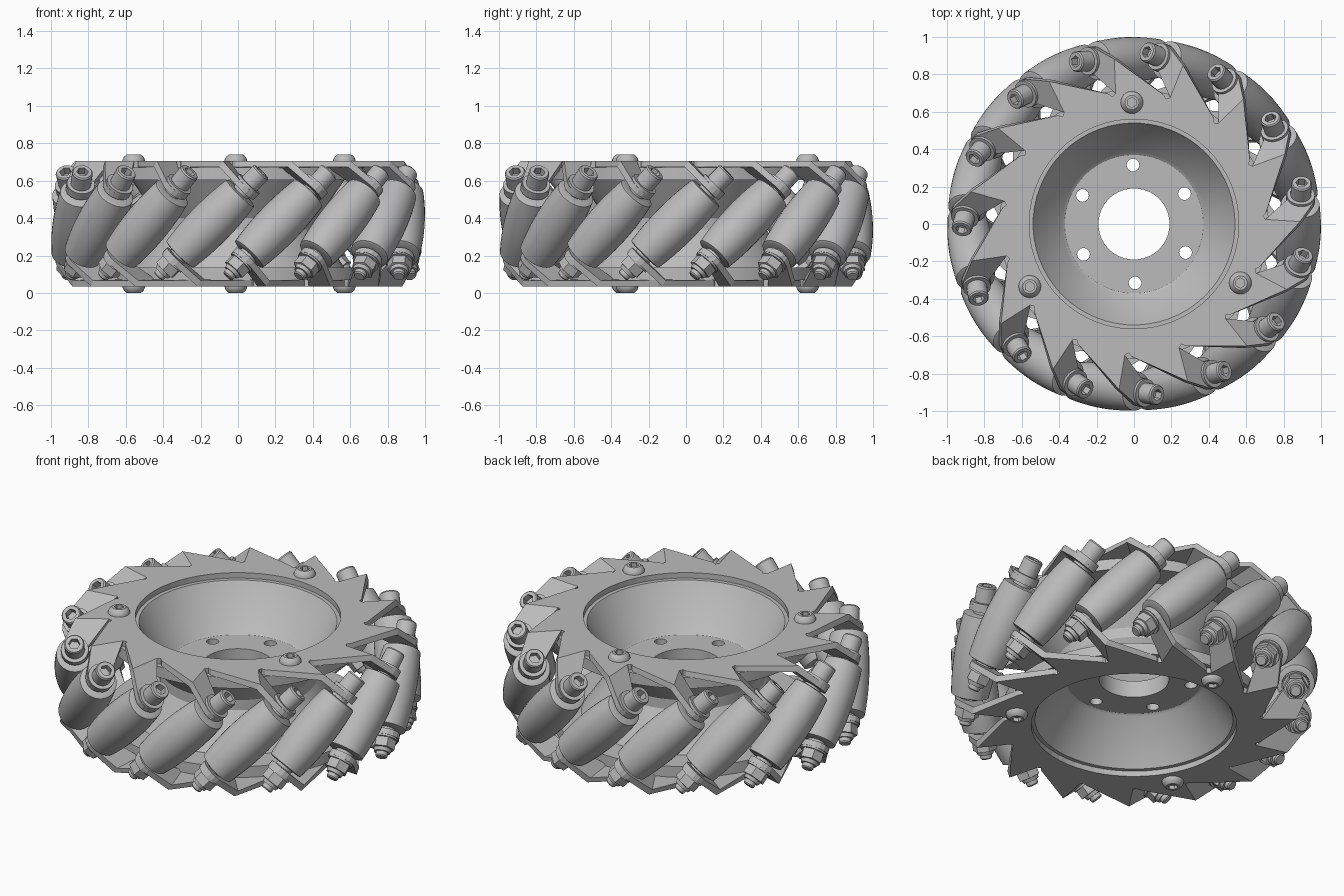
import bpy, bmesh
from math import sin, cos, pi, radians, hypot, atan2
from mathutils import Matrix, Vector

cube = bpy.data.objects.get("Cube")
if cube:
    bpy.data.objects.remove(cube)

COUNT = 15            # rollers around the wheel
STEP = 2 * pi / COUNT
AXIS_R = 0.88         # distance of roller axles from the hub centre
HALF = 0.335          # half height between plate outer faces
BEND_V = 0.07         # tangential offset of the tab fold line
RIM = 0.56            # bowl opening radius
FRAME = Matrix.Translation((0, 0, 0.37)) @ Matrix.Rotation(radians(-3.7), 4, 'Z')
FLIP = Matrix.Rotation(pi, 4, 'X')

grey = bpy.data.materials.new("grey metal")
grey.use_nodes = True
grey.diffuse_color = (0.5, 0.5, 0.5, 1)
grey.node_tree.nodes["Principled BSDF"].inputs["Base Color"].default_value = (0.5, 0.5, 0.5, 1)


def to_mesh(bm, name, recalc=True):
    if recalc:
        bmesh.ops.recalc_face_normals(bm, faces=bm.faces)
    mesh = bpy.data.meshes.new(name)
    bm.to_mesh(mesh)
    bm.free()
    mesh.materials.append(grey)
    return mesh


def smooth(mesh, angle=30):
    mesh.shade_smooth()
    mesh.set_sharp_from_angle(angle=radians(angle))


def place(mesh, name, matrix):
    ob = bpy.data.objects.new(name, mesh)
    bpy.context.scene.collection.objects.link(ob)
    ob.matrix_world = matrix
    return ob


def lathe(name, profile, segs=24, closed=False):
    """Revolve (radius, height[, 'hex']) points; hex points form a hexagonal ring."""
    bm = bmesh.new()
    rings = []
    for r, z, *kind in profile:
        if r == 0:
            rings.append([bm.verts.new((0, 0, z))] * segs)
            continue
        ring = []
        for i in range(segs):
            a = 2 * pi * i / segs
            rr = r * cos(pi / 6) / cos(a % (pi / 3) - pi / 6) if kind else r
            ring.append(bm.verts.new((rr * cos(a), rr * sin(a), z)))
        rings.append(ring)
    pairs = list(zip(rings, rings[1:]))
    if closed:
        pairs.append((rings[-1], rings[0]))
    for low, high in pairs:
        for i in range(segs):
            j = (i + 1) % segs
            corners = list(dict.fromkeys([low[i], low[j], high[j], high[i]]))
            bm.faces.new(corners)
    mesh = to_mesh(bm, name)
    smooth(mesh)
    return mesh


# Hub: two bowls back to back, with flanges under the plates
upper = [(0.19, 0.05), (0.37, 0.05), (0.385, 0.06), (0.54, 0.30), (RIM, 0.30),
         (0.72, 0.30), (0.72, 0.235), (0.57, 0.235), (0.43, 0.03)]
lower = [(r, -z) for r, z in reversed(upper)]
hub = place(lathe("hub", upper + lower, 60, True), "hub", FRAME)

# Mounting holes through the hub floor
bm = bmesh.new()
for k in range(6):
    a = radians(94.7 + 60 * k)
    bmesh.ops.create_cone(bm, cap_ends=True, segments=20, radius1=0.034, radius2=0.034, depth=0.3,
                          matrix=Matrix.Translation((0.315 * cos(a), 0.315 * sin(a), 0)))
cutter = place(to_mesh(bm, "hole_cutter"), "hole_cutter", FRAME)
cutter.hide_render = True
mod = hub.modifiers.new("holes", 'BOOLEAN')
mod.object = cutter
mod.solver = 'EXACT'
bpy.context.view_layer.update()
hub.data = bpy.data.meshes.new_from_object(hub.evaluated_get(bpy.context.evaluated_depsgraph_get()))
hub.modifiers.clear()
bpy.data.objects.remove(cutter)
smooth(hub.data)


# Toothed side plate with folded tabs
def sector_point(k, u, v, z=HALF):
    return Matrix.Rotation(k * STEP, 3, 'Z') @ Vector((u, v, z))


SLIT_A, SLIT_M, SLIT_B, TIP = (0.70, BEND_V), (0.685, 0.088), (0.70, 0.106), (0.885, BEND_V)
start = atan2(SLIT_M[1], SLIT_M[0])
bm = bmesh.new()
for k in range(COUNT):
    # flat tooth, from the inner rim out to the tip
    arc = [Vector((RIM * cos(a), RIM * sin(a), HALF))
           for a in (start + STEP * (k - 1 + i / 4) for i in range(5))]
    outer = [sector_point(k, *SLIT_M), sector_point(k, *SLIT_A), sector_point(k, *TIP),
             sector_point(k - 1, *SLIT_B), sector_point(k - 1, *SLIT_M)]
    bm.faces.new([bm.verts.new(p) for p in reversed(arc + outer)])
    # tab sloping down to a rounded end around the axle
    w0, rad = 0.184, 0.078
    ends = [(AXIS_R + rad * cos(a), w0 + rad * sin(a))
            for a in (radians(-20 + 22 * i) for i in range(11))]
    outline = [(SLIT_A[0], 0), (TIP[0], 0)] + ends
    bm.faces.new([bm.verts.new(sector_point(k, u, BEND_V + w * cos(pi / 4), HALF - w * sin(pi / 4)))
                  for u, w in outline])
bmesh.ops.remove_doubles(bm, verts=bm.verts, dist=0.0005)
for f in bm.faces:
    f.normal_update()
    if f.normal.z < 0:
        f.normal_flip()
plate = to_mesh(bm, "side_plate", recalc=False)
for name, turn in (("top_plate", Matrix()), ("bottom_plate", FLIP)):
    solid = place(plate, name, FRAME @ turn).modifiers.new("thickness", 'SOLIDIFY')
    solid.thickness = 0.033
    solid.offset = -1
    solid.use_even_offset = True

# Barrel rollers with end hubs, following the wheel's outer radius
N = 10
barrel = []
for i in range(N + 1):
    s = -0.23 + 0.46 * i / N
    barrel.append((1.0 - hypot(AXIS_R, s * 0.75), s))
ends = [(0, 0.25), (0.05, 0.25), (0.05, 0.235), (0.09, 0.235)]
roller = lathe("roller", [(r, -z) for r, z in ends] + barrel + ends[::-1], 32)

# Socket bolt: washer, cap head and hexagonal recess
bolt = lathe("axle_bolt", [(0, 0.27), (0.075, 0.27), (0.075, 0.302), (0.055, 0.302),
                           (0.055, 0.385), (0.049, 0.393), (0.032, 0.393, 'hex'),
                           (0.032, 0.35, 'hex'), (0, 0.35)])
# Flanged lock nut with the bolt end showing
nut = lathe("axle_nut", [(0, -0.27), (0.072, -0.27), (0.072, -0.297), (0.066, -0.297, 'hex'),
                         (0.066, -0.35, 'hex'), (0.05, -0.352), (0.044, -0.372),
                         (0.033, -0.372), (0.033, -0.393), (0.027, -0.4), (0, -0.4)])
tilt = Matrix.Translation((AXIS_R, 0, 0)) @ Matrix.Rotation(-pi / 4, 4, 'X')
for k in range(COUNT):
    seat = FRAME @ Matrix.Rotation(k * STEP, 4, 'Z') @ tilt
    for mesh in (roller, bolt, nut):
        place(mesh, f"{mesh.name}_{k + 1}", seat)

# Button-head screws clamping both plates to the hub
screw = lathe("plate_screw", [(0, 0.33), (0.06, 0.33), (0.06, 0.341), (0.053, 0.357),
                              (0.038, 0.37), (0.027, 0.37, 'hex'), (0.027, 0.348, 'hex'),
                              (0, 0.348)])
for k in range(3):
    around = Matrix.Rotation(radians(94.7 + 120 * k), 4, 'Z')
    seat = around @ Matrix.Translation((0.65, 0, 0))
    place(screw, f"top_screw_{k + 1}", FRAME @ seat)
    place(screw, f"bottom_screw_{k + 1}", FRAME @ seat @ FLIP)
